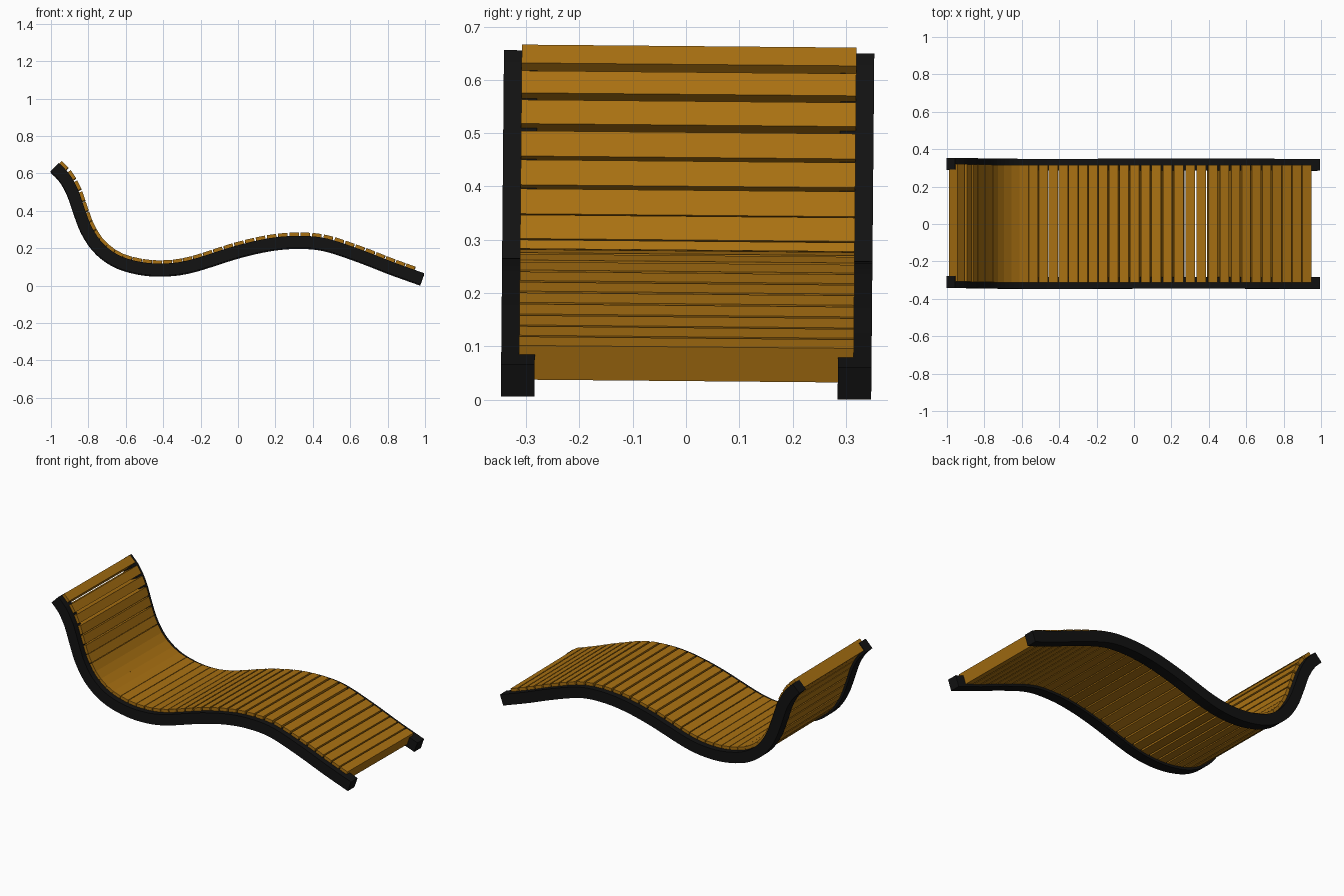
import bpy, bmesh, math
from mathutils import Vector, Matrix

if "Cube" in bpy.data.objects:
    bpy.data.objects.remove(bpy.data.objects["Cube"])

# Rail centre line in the x-z plane, head to foot
PTS = [Vector(p) for p in [
    (-.98, .63), (-.93, .578), (-.886, .50), (-.851, .40), (-.81, .295), (-.745, .20),
    (-.65, .13), (-.53, .093), (-.40, .083), (-.25, .103), (0, .18), (.18, .220),
    (.33, .231), (.47, .217), (.65, .158), (.82, .092), (.985, .033)]]
RAIL_T, RAIL_W, RAIL_Y = .064, .063, .316
SLAT_T, SLAT_LEN, SLAT_OFF, GAP = .068, .628, .016, .008
LEAN = Matrix.Rotation(-.009, 4, 'X')   # slight sideways lean of the whole lounger


def catmull(pts, n=12):
    p = [2 * pts[0] - pts[1]] + pts + [2 * pts[-1] - pts[-2]]
    out = []
    for i in range(1, len(p) - 2):
        a, b, c, d = p[i - 1:i + 3]
        for k in range(n):
            t = k / n
            out.append(.5 * (2 * b + (c - a) * t + (2 * a - 5 * b + 4 * c - d) * t * t
                             + (3 * b - a - 3 * c + d) * t ** 3))
    return out + [pts[-1]]


PATH = catmull(PTS)
CUM = [0]
for a, b in zip(PATH, PATH[1:]):
    CUM.append(CUM[-1] + (b - a).length)
LENGTH = CUM[-1]


def at(s):
    s = min(max(s, 0), LENGTH)
    for i in range(len(PATH) - 1):
        if s <= CUM[i + 1] or i == len(PATH) - 2:
            return PATH[i].lerp(PATH[i + 1], (s - CUM[i]) / (CUM[i + 1] - CUM[i]))


def frame(s):
    tan = (at(s + .012) - at(s - .012)).normalized()
    return at(s), tan, Vector((-tan.y, tan.x))


def material(name, col):
    m = bpy.data.materials.new(name)
    m.diffuse_color = col
    m.use_nodes = True
    m.node_tree.nodes["Principled BSDF"].inputs["Base Color"].default_value = m.diffuse_color
    return m


def finish(name, bm, mat):
    bmesh.ops.recalc_face_normals(bm, faces=bm.faces)
    bm.transform(LEAN)
    me = bpy.data.meshes.new(name)
    bm.to_mesh(me)
    bm.free()
    me.materials.append(mat)
    ob = bpy.data.objects.new(name, me)
    bpy.context.collection.objects.link(ob)
    return ob


black = material("black_frame", (.006, .006, .006, 1))
wood = material("golden_wood", (.40, .165, .006, 1))

# Two curved side rails swept along the path
for name, side in (("front_rail", -1), ("back_rail", 1)):
    bm = bmesh.new()
    rings, n = [], 72
    for i in range(n + 1):
        c, _, nor = frame(LENGTH * i / n)
        ring = []
        for u, v in ((-1, -1), (1, -1), (1, 1), (-1, 1)):
            q = c + nor * v * RAIL_T / 2
            ring.append(bm.verts.new((q.x, side * RAIL_Y + u * RAIL_W / 2, q.y)))
        rings.append(ring)
    for r0, r1 in zip(rings, rings[1:]):
        for k in range(4):
            bm.faces.new((r0[k], r0[(k + 1) % 4], r1[(k + 1) % 4], r1[k]))
    bm.faces.new(rings[0])
    bm.faces.new(rings[-1])
    finish(name, bm, black)

# Deep cross slats let into the rails, stopping just short of the foot end
span = LENGTH - .052
count = round(span / .0575)
pitch = span / count
for i in range(count):
    c, tan, nor = frame((i + .5) * pitch)
    c = c + nor * SLAT_OFF
    bm = bmesh.new()
    bmesh.ops.create_cube(bm, size=1)
    bm.transform(Matrix.Translation((c.x, 0, c.y))
                 @ Matrix.Rotation(-math.atan2(tan.y, tan.x), 4, 'Y')
                 @ Matrix.Diagonal((pitch - GAP, SLAT_LEN, SLAT_T, 1)))
    finish("slat_%02d" % (i + 1), bm, wood)
